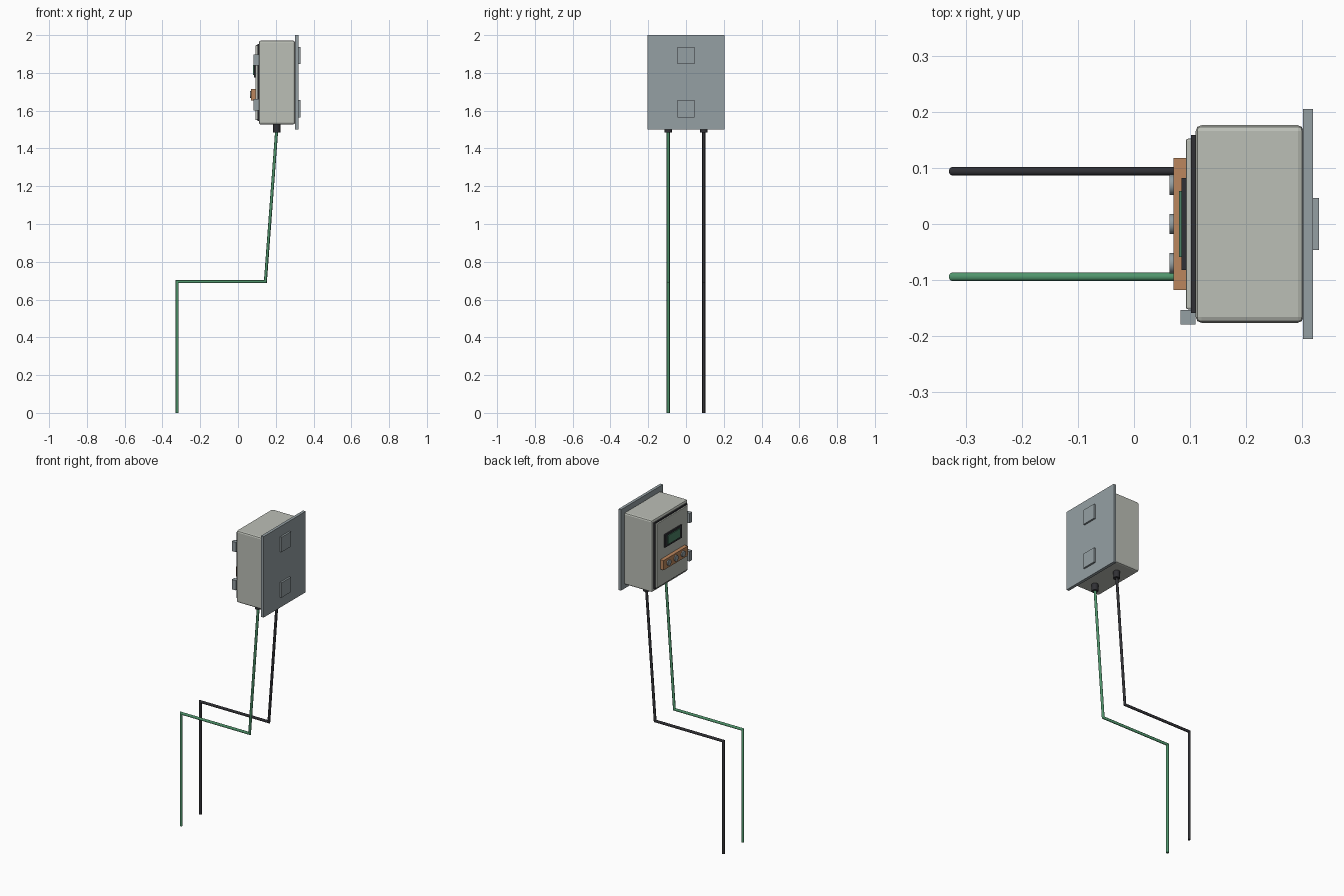
import bpy, bmesh, math
from mathutils import Vector, Matrix

if "Cube" in bpy.data.objects:
    bpy.data.objects.remove(bpy.data.objects["Cube"])


def mat(name, r, g, b):
    m = bpy.data.materials.new(name)
    m.diffuse_color = (r, g, b, 1)
    m.use_nodes = True
    m.node_tree.nodes["Principled BSDF"].inputs["Base Color"].default_value = m.diffuse_color
    return m


SHELL = mat("shell", 0.50, 0.52, 0.47)
STEEL = mat("steel", 0.30, 0.35, 0.37)
DARK = mat("dark_rubber", 0.03, 0.03, 0.035)
GREEN = mat("green_cable", 0.08, 0.30, 0.15)
SCREEN = mat("screen_green", 0.07, 0.22, 0.13)
COPPER = mat("copper", 0.50, 0.24, 0.11)


def finish(name, bm, material, smooth=False):
    bmesh.ops.recalc_face_normals(bm, faces=bm.faces)
    me = bpy.data.meshes.new(name)
    bm.to_mesh(me)
    bm.free()
    ob = bpy.data.objects.new(name, me)
    bpy.context.collection.objects.link(ob)
    me.materials.append(material)
    if smooth:
        bpy.context.view_layer.objects.active = ob
        ob.select_set(True)
        bpy.ops.object.shade_smooth_by_angle(angle=math.radians(35))
        ob.select_set(False)
    return ob


def box(name, x, y, z, material, bevel=0.0):
    """Box from (min, max) ranges, optionally with rounded edges."""
    bm = bmesh.new()
    bmesh.ops.create_cube(bm, size=1)
    for v in bm.verts:
        v.co = Vector([(r[0] + r[1]) / 2 + c * (r[1] - r[0]) for r, c in zip((x, y, z), v.co)])
    ob = finish(name, bm, material)
    if bevel:
        m = ob.modifiers.new("bevel", 'BEVEL')
        m.width, m.segments = bevel, 2
    return ob


def cylinder(name, centre, radius, depth, axis, material, sides=24):
    bm = bmesh.new()
    rot = Matrix.Rotation(math.pi / 2, 4, 'Y') if axis == 'X' else Matrix()
    bmesh.ops.create_cone(bm, cap_ends=True, segments=sides, radius1=radius, radius2=radius,
                          depth=depth, matrix=Matrix.Translation(centre) @ rot)
    return finish(name, bm, material, True)


def cable(name, y, path, radius, material, sides=12):
    """Round tube along an (x, z) path with mitred corners."""
    bm = bmesh.new()
    pts = [Vector(p) for p in path]
    rings = []
    for i, p in enumerate(pts):
        dirs = [(pts[j + 1] - pts[j]).normalized() for j in (i - 1, i) if 0 <= j < len(pts) - 1]
        n = [Vector((-d.y, d.x)) for d in dirs]
        m = (n[0] + n[-1]).normalized()
        m /= m.dot(n[0])
        if len(dirs) == 1:
            m = Vector((math.copysign(1, m.x), 0))
        ring = []
        for k in range(sides):
            a = 2 * math.pi * k / sides
            o = m * radius * math.cos(a)
            ring.append(bm.verts.new((p.x + o.x, y + radius * math.sin(a), p.y + o.y)))
        rings.append(ring)
    for a, b in zip(rings, rings[1:]):
        for k in range(sides):
            j = (k + 1) % sides
            bm.faces.new((a[k], a[j], b[j], b[k]))
    bm.faces.new(rings[0])
    bm.faces.new(rings[-1])
    return finish(name, bm, material, True)


# Wall plate and its rear mounting pads
box("back_plate", (0.301, 0.319), (-0.205, 0.205), (1.5, 2.0), STEEL)
for label, z in (("upper", 1.892), ("lower", 1.611)):
    box(label + "_mounting_pad", (0.315, 0.33), (-0.046, 0.046), (z - 0.046, z + 0.046), STEEL)

# Enclosure, seal and door
box("enclosure", (0.11, 0.302), (-0.176, 0.176), (1.527, 1.971), SHELL, 0.01)
box("door_seal", (0.102, 0.113), (-0.159, 0.159), (1.544, 1.954), DARK)
box("door", (0.093, 0.104), (-0.152, 0.152), (1.551, 1.947), SHELL, 0.003)

# Latches on the door's side edge
for label, z in (("upper", 1.868), ("lower", 1.632)):
    box(label + "_latch", (0.083, 0.11), (-0.179, -0.153), (z - 0.03, z + 0.03), STEEL)

# Display
box("display_bezel", (0.085, 0.095), (-0.082, 0.082), (1.776, 1.856), DARK)
box("display_screen", (0.080, 0.087), (-0.059, 0.059), (1.789, 1.843), SCREEN)

# Button strip
box("button_strip", (0.070, 0.095), (-0.118, 0.118), (1.655, 1.715), COPPER)
for i in (-1, 0, 1):
    cylinder(f"button_{i + 2}", (0.068, i * 0.07, 1.685), 0.018, 0.010, 'X', STEEL)

# Cable glands and cables
path = [(0.205, 1.50), (0.145, 0.695), (-0.322, 0.695), (-0.322, 0.0)]
for label, y, m in (("green", -0.094, GREEN), ("dark", 0.094, DARK)):
    cylinder(label + "_gland", (0.205, y, 1.509), 0.019, 0.05, 'Z', DARK)
    cable(label + "_cable", y, path, 0.008, m)
